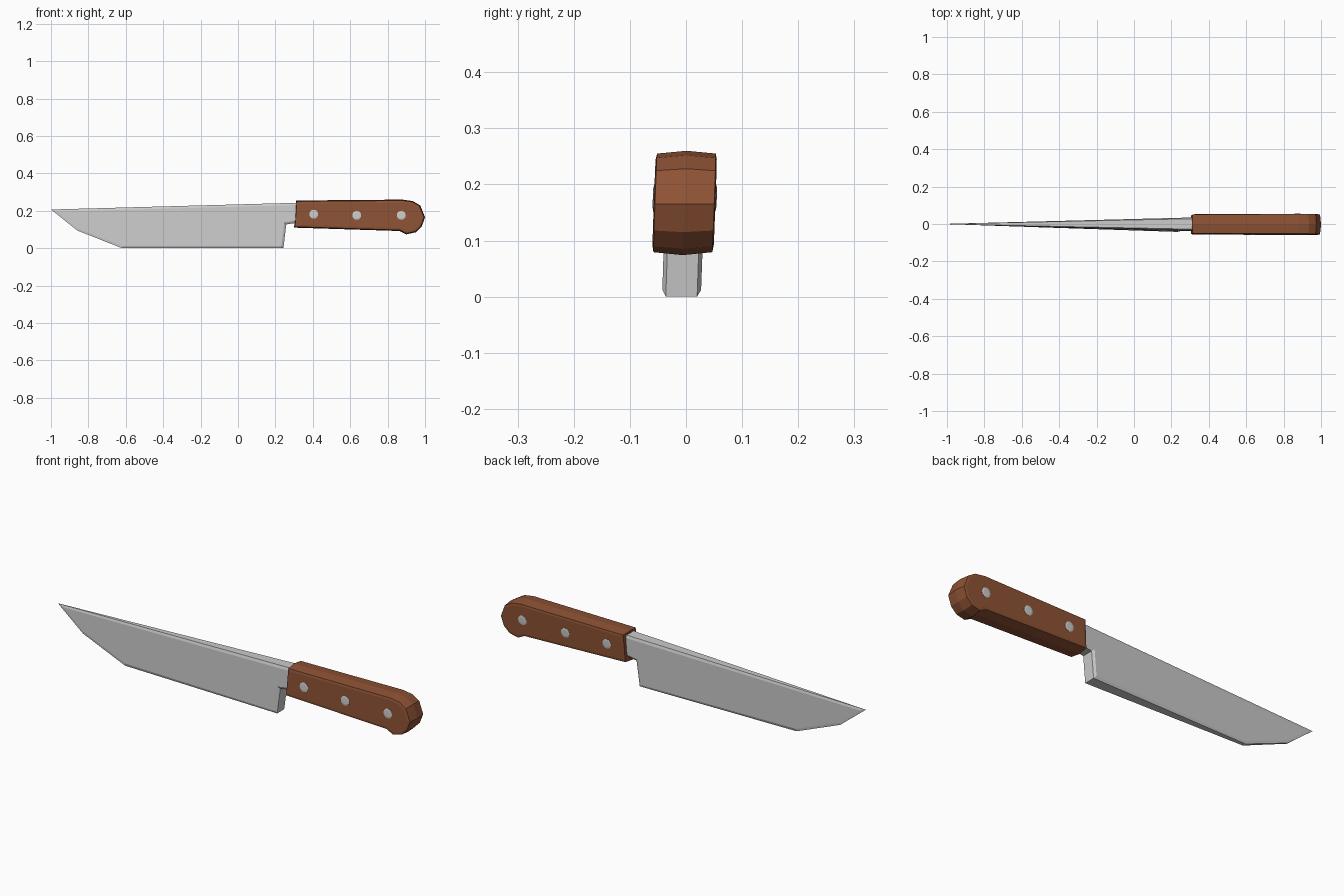
import bpy, bmesh, math
from mathutils import Vector

if "Cube" in bpy.data.objects:
    bpy.data.objects.remove(bpy.data.objects["Cube"])


def inset(pts, d):
    """Offset a counter-clockwise (x, z) outline inwards by d."""
    out = []
    for i, p in enumerate(pts):
        p = Vector(p)
        a = (p - Vector(pts[i - 1])).normalized()
        b = (Vector(pts[(i + 1) % len(pts)]) - p).normalized()
        na, nb = Vector((-a.y, a.x)), Vector((-b.y, b.x))
        out.append(p + (na + nb) * d / (1 + na.dot(nb)))
    return out


def lean(x, y, z):
    """The whole knife leans slightly about its length."""
    k = min(1, (x + 1) / 1.3)
    return (x, y + 0.036 * k * (z - 0.235), z)


def slab(name, outline, layers, half):
    """Stack inset outlines across y; layers are (fraction of half thickness, inset)."""
    bm = bmesh.new()
    rings = []
    for f, d in layers:
        ins = inset(outline, d)
        rings.append([bm.verts.new(lean(q[0], f * half(q[0]), q[1])) for q in ins])
    n = len(outline)
    for r, s in zip(rings, rings[1:]):
        for i in range(n):
            j = (i + 1) % n
            bm.faces.new((r[i], r[j], s[j], s[i]))
    bm.faces.new(rings[0])
    bm.faces.new(rings[-1])
    bmesh.ops.recalc_face_normals(bm, faces=bm.faces)
    me = bpy.data.meshes.new(name)
    bm.to_mesh(me)
    bm.free()
    ob = bpy.data.objects.new(name, me)
    bpy.context.collection.objects.link(ob)
    return ob


def paint(ob, name, rgb):
    m = bpy.data.materials.get(name) or bpy.data.materials.new(name)
    m.diffuse_color = (*rgb, 1)
    m.use_nodes = True
    m.node_tree.nodes["Principled BSDF"].inputs["Base Color"].default_value = m.diffuse_color
    ob.data.materials.append(m)


# Blade with heel and neck, tapering in thickness to the tip
blade_outline = [(-1.0, 0.207), (-0.86, 0.095), (-0.62, 0.0), (0.243, 0.0),
                 (0.258, 0.127), (0.32, 0.137), (0.32, 0.243)]
slab("blade", blade_outline,
     [(-1, 0.012), (-0.8, 0), (0.8, 0), (1, 0.012)],
     lambda x: 0.001 + 0.034 * max(0, min(1, (x + 1) / 1.25)))

# Wooden handle with a ridge along its edge and a rounded, drooping butt
handle_outline = [(0.30, 0.11), (0.865, 0.092), (0.90, 0.074), (0.95, 0.085),
                  (0.982, 0.115), (1.0, 0.165), (0.975, 0.228), (0.935, 0.252),
                  (0.88, 0.260), (0.31, 0.255)]
handle = slab("handle", handle_outline,
              [(-1, 0.016), (-0.96, 0.005), (0, 0), (0.96, 0.005), (1, 0.016)],
              lambda x: 0.052 + 0.003 * (x - 0.3) / 0.7)
paint(handle, "wood", (0.27, 0.085, 0.035))

# Rivets running through the handle
for i, (x, z) in enumerate([(0.405, 0.182), (0.635, 0.176), (0.873, 0.176)]):
    circle = [(x + 0.024 * math.cos(a * math.tau / 12),
               z + 0.024 * math.sin(a * math.tau / 12)) for a in range(12)]
    slab(f"rivet_{i + 1}", circle, [(-1, 0.008), (-0.975, 0), (0.975, 0), (1, 0.008)],
         lambda x: 0.0545 + 0.003 * (x - 0.3) / 0.7)
